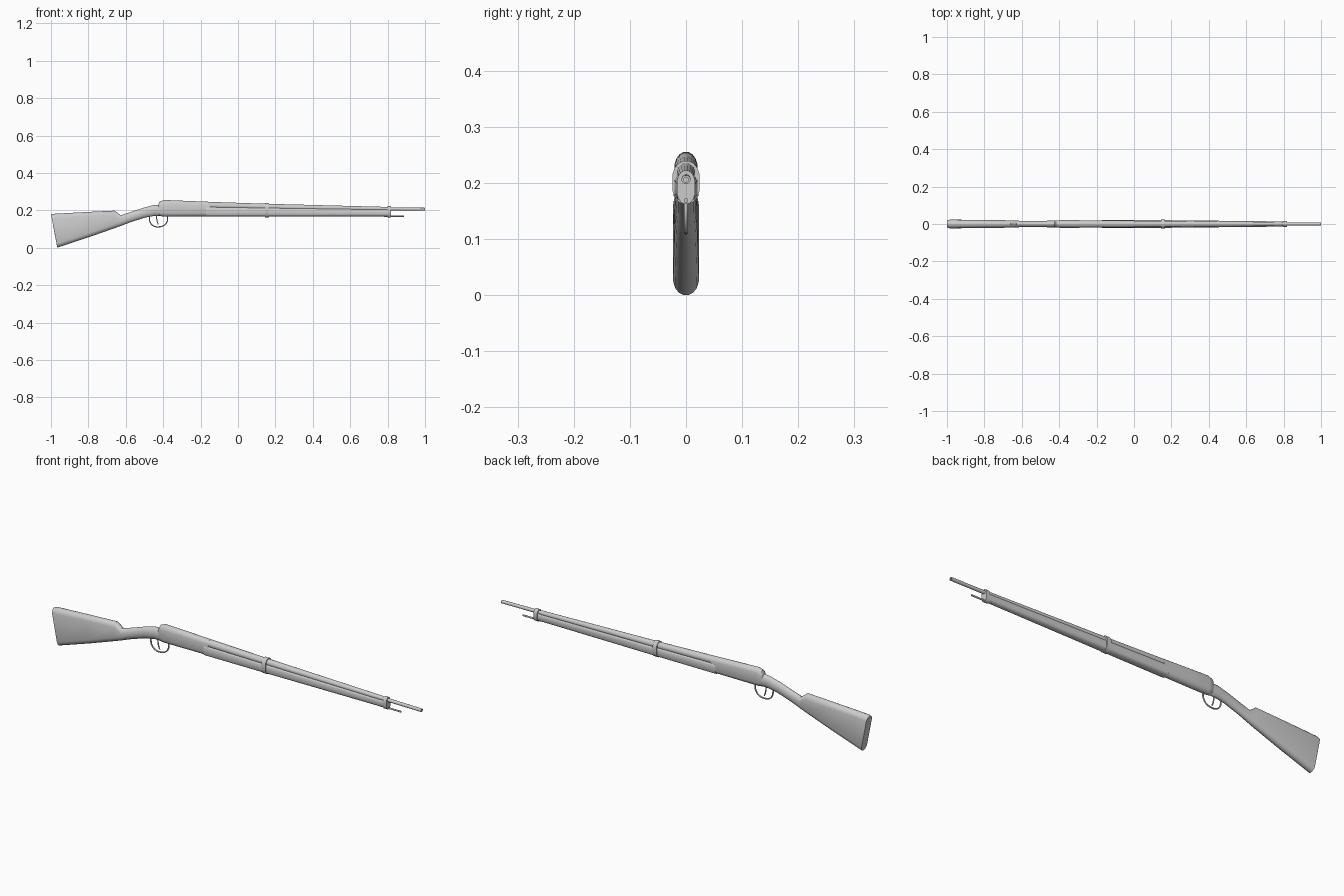
import bpy, bmesh, math

if "Cube" in bpy.data.objects:
    bpy.data.objects.remove(bpy.data.objects["Cube"])


def loft(name, sections, n=8):
    """Skin rounded slab sections: (x_top, z_top, x_bottom, z_bottom, half_width, cap_fraction)."""
    bm = bmesh.new()
    rings = []
    for xt, zt, xb, zb, w, cap in sections:
        ring = []
        for i in range(2 * n):
            # half-step offset leaves small flats on the ridge and keel
            a = math.pi * (i + 0.5) / n
            up = math.cos(a)
            t = cap * (1 - up) if up > 0 else 1 - cap * (1 + up)
            ring.append(bm.verts.new((xt + (xb - xt) * t, w * math.sin(a), zt + (zb - zt) * t)))
        rings.append(ring)
    for a, b in zip(rings, rings[1:]):
        for i in range(2 * n):
            j = (i + 1) % (2 * n)
            bm.faces.new((a[i], a[j], b[j], b[i]))
    bm.faces.new(rings[0])
    bm.faces.new(rings[-1][::-1])
    bmesh.ops.recalc_face_normals(bm, faces=bm.faces)
    me = bpy.data.meshes.new(name)
    bm.to_mesh(me)
    bm.free()
    ob = bpy.data.objects.new(name, me)
    bpy.context.collection.objects.link(ob)
    bpy.context.view_layer.objects.active = ob
    ob.select_set(True)
    bpy.ops.object.shade_smooth_by_angle(angle=math.radians(35))
    ob.select_set(False)
    return ob


def upright(x, top, bottom, w, cap=0.5):
    return (x, top, x, bottom, w, cap)


def tube(name, sections):
    """Round sections (x, z, radius)."""
    return loft(name, [upright(x, z + r, z - r, r) for x, z, r in sections])


def wire(name, points, radius):
    cu = bpy.data.curves.new(name, 'CURVE')
    cu.dimensions = '3D'
    cu.bevel_depth = radius
    cu.bevel_resolution = 1
    cu.use_fill_caps = True
    cu.resolution_u = 4
    sp = cu.splines.new('BEZIER')
    sp.bezier_points.add(len(points) - 1)
    for p, (x, z) in zip(sp.bezier_points, points):
        p.co = (x, 0, z)
        p.handle_left_type = p.handle_right_type = 'AUTO'
    ob = bpy.data.objects.new(name, cu)
    bpy.context.collection.objects.link(ob)


# Butt and wrist
loft("shoulder_stock", [
    (-0.996, 0.172, -0.968, 0.008, 0.018, 0.14),
    (-1.0, 0.178, -0.965, 0.0, 0.0225, 0.15),
    (-0.985, 0.182, -0.952, 0.005, 0.0235, 0.15),
    (-0.82, 0.191, -0.80, 0.055, 0.022, 0.2),
    (-0.66, 0.199, -0.66, 0.104, 0.020, 0.3),
    (-0.627, 0.174, -0.627, 0.116, 0.018, 0.45),
    (-0.58, 0.189, -0.58, 0.134, 0.017, 0.5),
    (-0.51, 0.213, -0.50, 0.160, 0.017, 0.5),
    (-0.45, 0.229, -0.45, 0.169, 0.018, 0.5),
    (-0.38, 0.232, -0.38, 0.170, 0.018, 0.5)])

# Rounded receiver running into the barrel
loft("receiver", [
    upright(-0.425, 0.236, 0.178, 0.014, 0.4),
    upright(-0.418, 0.248, 0.169, 0.019, 0.35),
    upright(-0.395, 0.256, 0.166, 0.0205, 0.3),
    upright(-0.30, 0.252, 0.167, 0.0205, 0.28),
    upright(-0.15, 0.246, 0.168, 0.0195, 0.28)])
tube("barrel", [
    (-0.16, 0.227, 0.019), (0.15, 0.219, 0.0165), (0.78, 0.208, 0.011),
    (0.80, 0.208, 0.0085), (1.0, 0.206, 0.008), (1.0, 0.206, 0.0045), (0.96, 0.206, 0.0045)])

# Wooden fore-end
loft("fore_end", [
    upright(-0.172, 0.222, 0.166, 0.0225, 0.25),
    upright(0.15, 0.217, 0.166, 0.021, 0.3),
    upright(0.80, 0.207, 0.167, 0.014, 0.35)])

# Barrel bands
for name, x, hl, top, w in (("middle_band", 0.155, 0.011, 0.240, 0.0245),
                            ("front_band", 0.808, 0.010, 0.223, 0.0165)):
    loft(name, [upright(x - hl, top, 0.162, w, 0.38), upright(x + hl, top, 0.162, w, 0.38)])

# Cleaning rod
tube("cleaning_rod", [(0.78, 0.169, 0.004), (0.887, 0.169, 0.004)])

# Trigger and guard
wire("trigger_guard", [(-0.474, 0.168), (-0.470, 0.137), (-0.452, 0.117), (-0.422, 0.112),
                       (-0.395, 0.120), (-0.378, 0.143), (-0.377, 0.170)], 0.0035)
wire("trigger", [(-0.436, 0.172), (-0.433, 0.145), (-0.426, 0.124)], 0.003)
